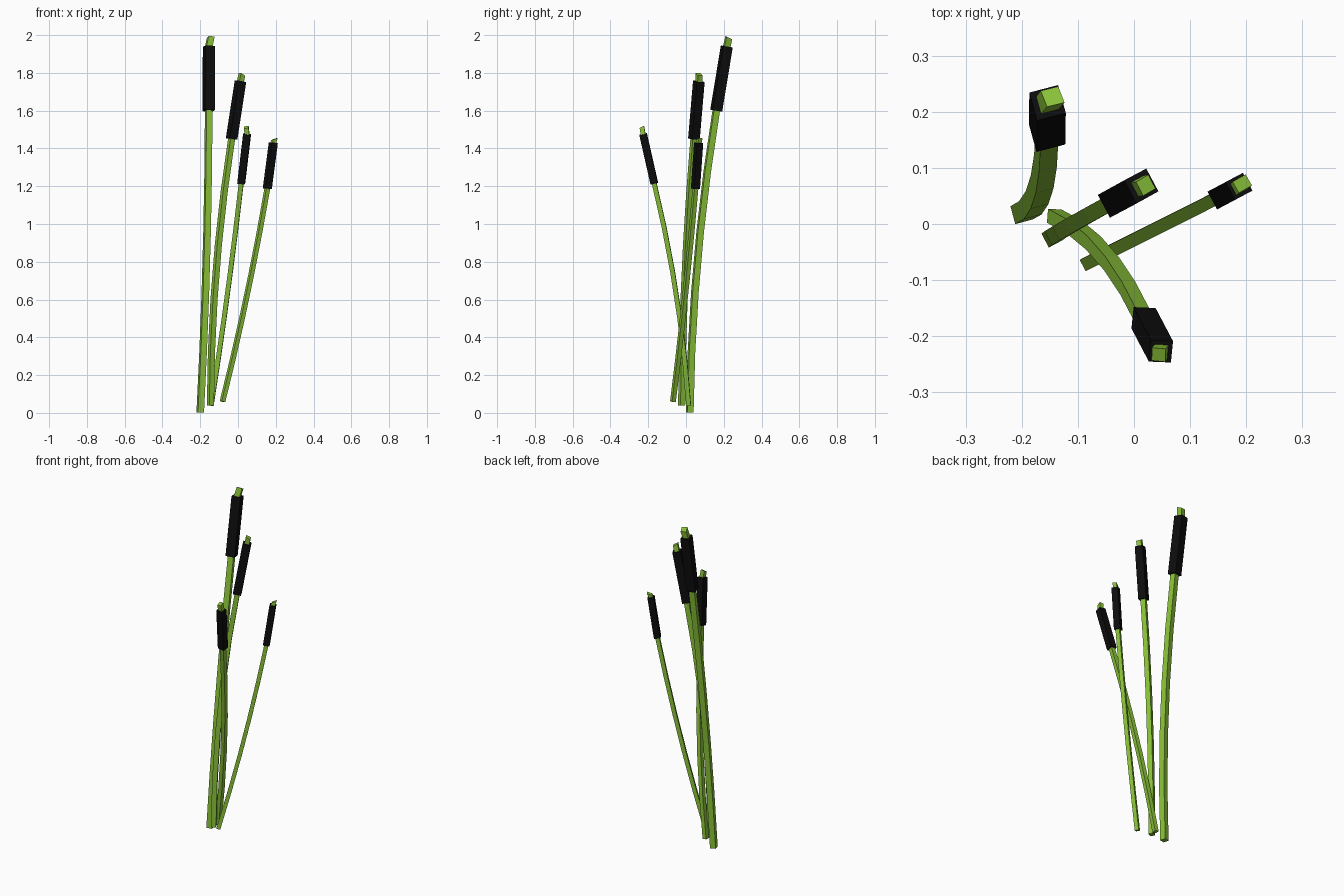
import bpy, bmesh, math
from mathutils import Vector

if "Cube" in bpy.data.objects:
    bpy.data.objects.remove(bpy.data.objects["Cube"])


def material(name, rgb):
    m = bpy.data.materials.new(name)
    m.diffuse_color = (*rgb, 1)
    m.use_nodes = True
    m.node_tree.nodes["Principled BSDF"].inputs["Base Color"].default_value = m.diffuse_color
    return m


GREEN = material("stem_green", (0.25, 0.53, 0.04))
BLACK = material("head_black", (0.004, 0.004, 0.004))


def square_sweep(name, path, normals, side, angle, mat):
    """Sweep a square section along a path, capped at both ends."""
    bm = bmesh.new()
    a = math.radians(angle)
    u, v = Vector((math.cos(a), math.sin(a), 0)), Vector((-math.sin(a), math.cos(a), 0))
    rings = []
    for i, (p, n) in enumerate(zip(path, normals)):
        # slide corners along the path direction onto the ring plane
        d = (path[min(i + 1, len(path) - 1)] - path[max(i - 1, 0)]).normalized()
        ring = []
        for su, sv in ((-1, -1), (1, -1), (1, 1), (-1, 1)):
            off = (u * su + v * sv) * side / 2
            ring.append(bm.verts.new(p + off - d * (off.dot(n) / d.dot(n))))
        rings.append(ring)
    for r0, r1 in zip(rings, rings[1:]):
        for k in range(4):
            j = (k + 1) % 4
            bm.faces.new((r0[k], r0[j], r1[j], r1[k]))
    bm.faces.new(rings[0][::-1])
    bm.faces.new(rings[-1])
    mesh = bpy.data.meshes.new(name)
    bm.to_mesh(mesh)
    bm.free()
    mesh.materials.append(mat)
    bpy.context.collection.objects.link(bpy.data.objects.new(name, mesh))


def cattail(label, base, control, low, high, tip, tip_normal, stem, head, angle):
    b, c, l, h, t = (Vector(p) for p in (base, control, low, high, tip))
    # curved stalk up to the head, then straight through it to the slanted tip
    n = 5
    path, normals = [], []
    for i in range(n + 1):
        s = i / n
        path.append(b * (1 - s) ** 2 + c * 2 * s * (1 - s) + l * s * s)
        normals.append(((c - b) * (1 - s) + (l - c) * s).normalized())
    axis = (h - l).normalized()
    path += [h, t]
    normals += [axis, Vector(tip_normal).normalized()]
    square_sweep(label + "_stem", path, normals, stem, angle, GREEN)
    # seed head
    square_sweep(label + "_seed_head", [l, h], [axis, axis], head, angle, BLACK)


cattail("tall", (-0.2, 0.02, 0.002), (-0.158, 0.03, 0.8), (-0.155, 0.16, 1.6),
        (-0.154, 0.216, 1.94), (-0.145, 0.227, 1.987), (0, 0.5, 1), 0.033, 0.053, 15)
cattail("second", (-0.146, -0.023, 0.038), (-0.143, -0.018, 0.75), (-0.034, 0.042, 1.45),
        (0.013, 0.068, 1.755), (0.021, 0.069, 1.793), (0.5, 0.2, 1), 0.028, 0.046, 28)
cattail("third", (-0.142, 0.014, 0.038), (-0.05, -0.025, 0.625), (0.017, -0.168, 1.215),
        (0.048, -0.227, 1.475), (0.044, -0.233, 1.512), (-0.2, -0.5, 1), 0.025, 0.04, -4)
cattail("short", (-0.082, -0.069, 0.06), (0.058, 0.001, 0.62), (0.155, 0.05, 1.187),
        (0.187, 0.067, 1.43), (0.193, 0.072, 1.45), (-0.35, -0.1, 1), 0.023, 0.036, 28)
